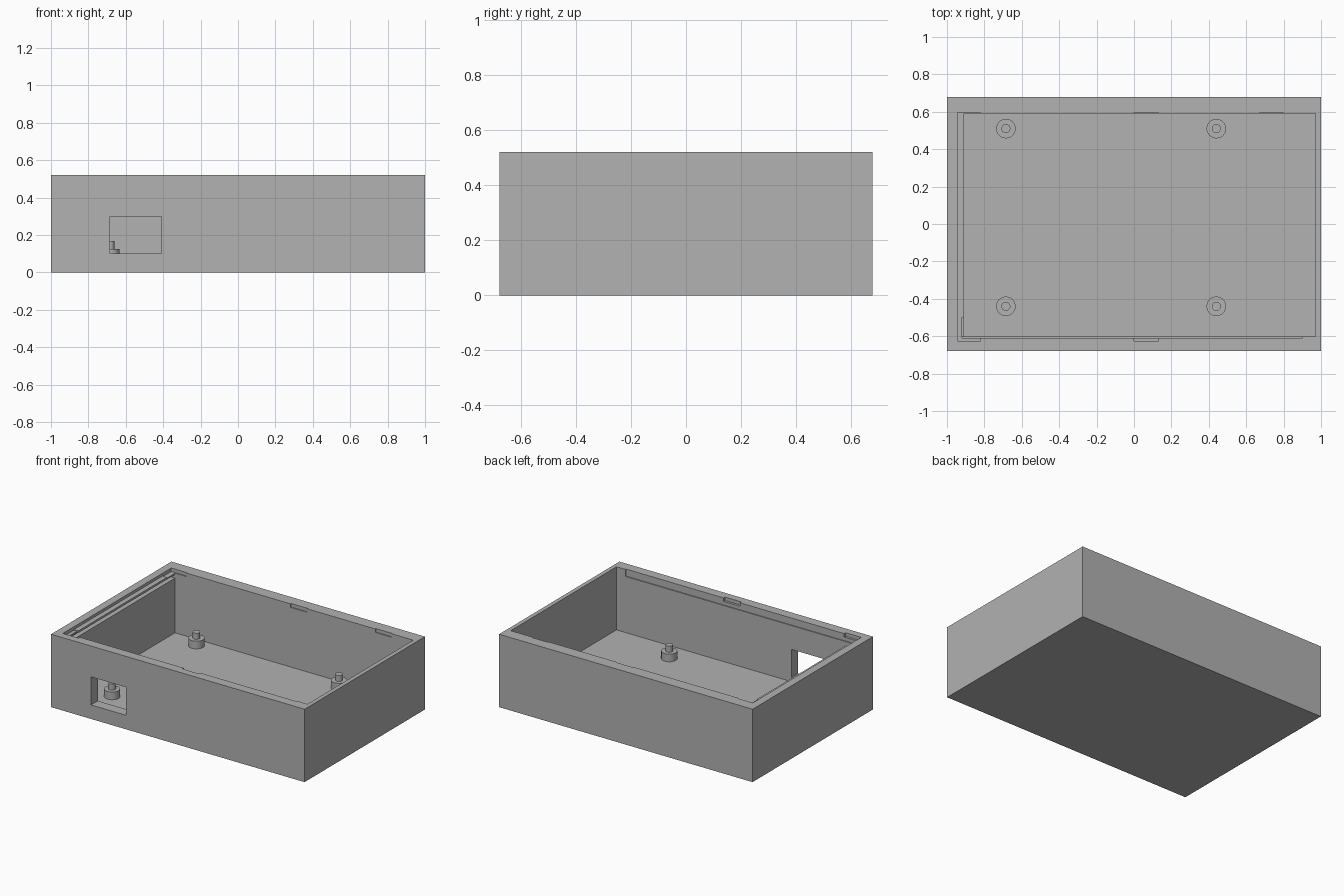
import bpy

if "Cube" in bpy.data.objects:
    bpy.data.objects.remove(bpy.data.objects["Cube"], do_unlink=True)

grey = bpy.data.materials.new("plain grey")
grey.use_nodes = True
colour = (0.445, 0.445, 0.445, 1)
grey.diffuse_color = colour
grey.node_tree.nodes["Principled BSDF"].inputs["Base Color"].default_value = colour

HALF_Y, TOP, FLOOR, ABOVE = 0.678, 0.52, 0.07, 0.6
LEDGE = 0.46


def block(name, x, y, z):
    """Box spanning the given (low, high) ranges."""
    bpy.ops.mesh.primitive_cube_add(size=1, location=[sum(r) / 2 for r in (x, y, z)])
    obj = bpy.context.object
    obj.name = name
    obj.scale = [r[1] - r[0] for r in (x, y, z)]
    bpy.ops.object.transform_apply(location=True, rotation=False, scale=True)
    obj.data.materials.append(grey)
    return obj


def cut(target, x, y, z):
    """Carve a box out of the target."""
    cutter = block("cutter", x, y, z)
    cutter.hide_render = True
    mod = target.modifiers.new("cut", "BOOLEAN")
    mod.operation, mod.solver, mod.object = "DIFFERENCE", "EXACT", cutter
    bpy.context.view_layer.objects.active = target
    bpy.ops.object.modifier_apply(modifier=mod.name)
    bpy.data.objects.remove(cutter, do_unlink=True)


def post(name, x, y, radius, low, high):
    bpy.ops.mesh.primitive_cylinder_add(vertices=40, radius=radius, depth=high - low,
                                        location=(x, y, (low + high) / 2))
    obj = bpy.context.object
    obj.name = name
    obj.data.materials.append(grey)
    bpy.ops.object.shade_smooth_by_angle()


# Open tray with its main cavity
tray = block("tray", (-1, 1), (-HALF_Y, HALF_Y), (0, TOP))
cut(tray, (-0.91, 0.97), (-0.602, 0.59), (FLOOR, ABOVE))

# Port opening through the front wall
cut(tray, (-0.685, -0.41), (-0.8, -0.5), (0.1, 0.3))

# Lid seat on the end wall, with a thin shelf above a slot
cut(tray, (-0.945, -0.85), (-0.602, 0.59), (0.5, ABOVE))
cut(tray, (-0.945, -0.85), (-0.602, 0.59), (LEDGE, 0.485))

# Shallow lid groove along the front wall
cut(tray, (-0.92, 0.9), (-0.609, -0.5), (0.47, ABOVE))

# Snap notches in the front and back rims
for x in ((-0.945, -0.82), (0, 0.13)):
    cut(tray, x, (-0.625, -0.5), (0.495, ABOVE))
for x in ((-0.945, -0.82), (0, 0.13), (0.67, 0.8)):
    cut(tray, x, (0.5, 0.597), (0.495, ABOVE))

# Four standoffs with locating pins
for x, end in ((-0.685, "right"), (0.44, "left")):
    for y, side in ((-0.44, "front"), (0.51, "back")):
        post(f"standoff_{side}_{end}", x, y, 0.052, FLOOR - 0.01, 0.125)
        post(f"pin_{side}_{end}", x, y, 0.024, 0.12, 0.168)
